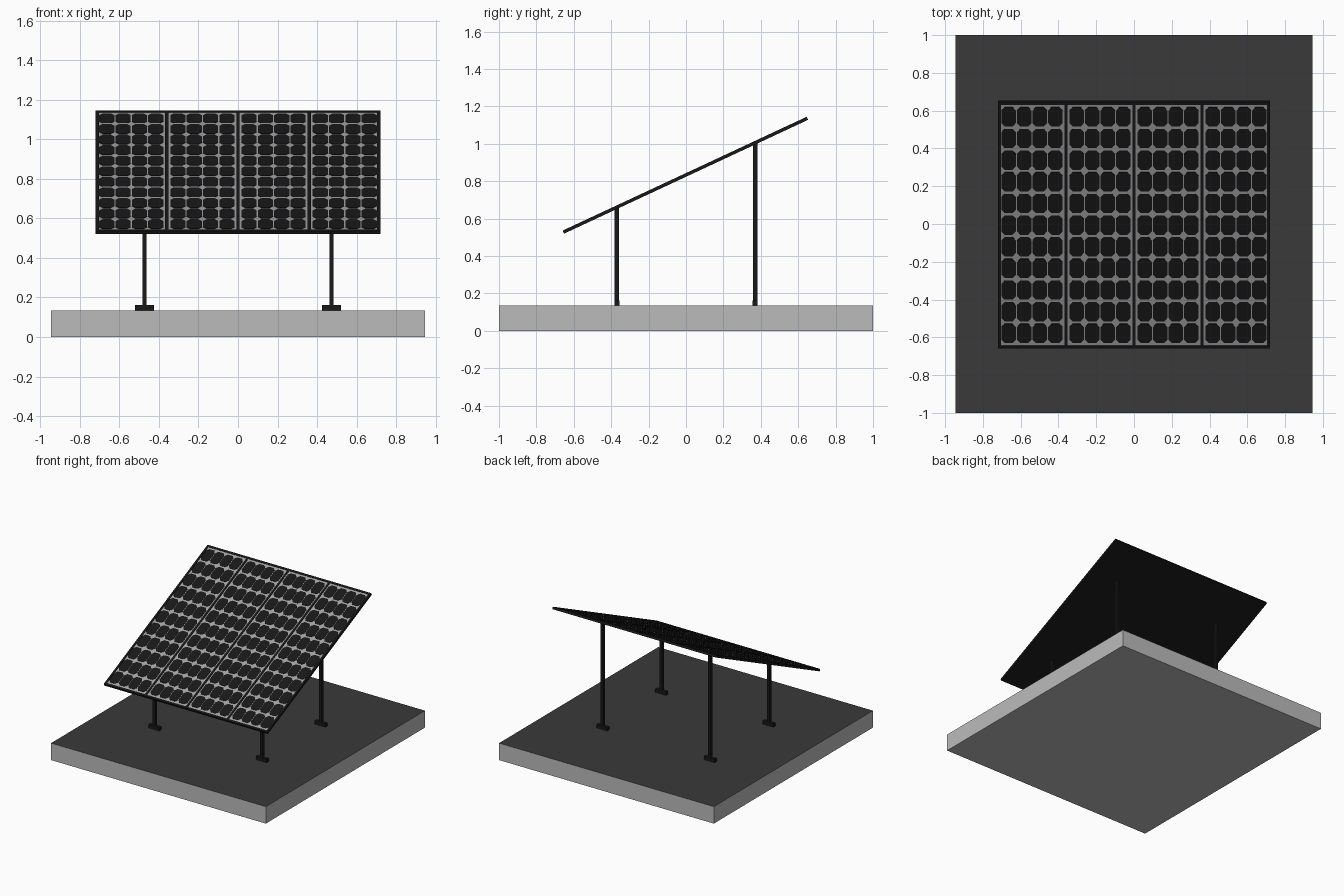
import bpy, bmesh, math
from mathutils import Matrix, Vector

if "Cube" in bpy.data.objects:
    bpy.data.objects.remove(bpy.data.objects["Cube"])

TILT = math.radians(25)
CENTRE = Vector((0, -0.003, 0.8325))
PANEL = Matrix.Translation(CENTRE) @ Matrix.Rotation(TILT, 4, 'X')
SIZE, THICK, RAIL = 1.44, 0.018, 0.016


def material(name, value):
    m = bpy.data.materials.new(name)
    m.diffuse_color = (value, value, value, 1)
    m.use_nodes = True
    m.node_tree.nodes["Principled BSDF"].inputs["Base Color"].default_value = m.diffuse_color
    return m


black = material("black_metal", 0.009)
cell_mat = material("cell_black", 0.009)
roof_mat = material("dark_roofing", 0.042)
sheet_mat = material("backing_grey", 0.36)
side_mat = material("concrete_grey", 0.5)


def add_box(bm, centre, size):
    m = Matrix.Translation(centre) @ Matrix.Diagonal((*size, 1))
    bmesh.ops.create_cube(bm, size=1, matrix=m)


def finish(bm, name, mats, matrix=None):
    me = bpy.data.meshes.new(name)
    bm.to_mesh(me)
    bm.free()
    for m in mats:
        me.materials.append(m)
    ob = bpy.data.objects.new(name, me)
    bpy.context.collection.objects.link(ob)
    if matrix:
        ob.matrix_world = matrix
    return ob


# Roof slab with a dark top
bm = bmesh.new()
add_box(bm, (0, 0, 0.0675), (1.89, 2, 0.135))
bm.normal_update()
for f in bm.faces:
    f.material_index = int(f.normal.z > 0.5)
finish(bm, "roof_slab", [side_mat, roof_mat])

# Legs and foot bars
for side, x in (("left", -0.473), ("right", 0.473)):
    for end, y in (("front", -0.37), ("rear", 0.37)):
        top = CENTRE.z + (y - CENTRE.y) * math.tan(TILT) - 0.003
        bm = bmesh.new()
        add_box(bm, (x, y, (0.135 + top) / 2), (0.019, 0.025, top - 0.135))
        finish(bm, f"{end}_{side}_leg", [black])
        bm = bmesh.new()
        add_box(bm, (x, y, 0.149), (0.095, 0.027, 0.028))
        finish(bm, f"{end}_{side}_foot", [black])

# Panel back plate
bm = bmesh.new()
add_box(bm, (0, 0, -0.003), (SIZE, SIZE, THICK - 0.006))
finish(bm, "panel_back", [black], PANEL)

# Frame rails: perimeter and module dividers
bm = bmesh.new()
edge = (SIZE - RAIL) / 2
for x in (-edge, -0.36, 0, 0.36, edge):
    add_box(bm, (x, 0, 0), (RAIL, SIZE, THICK))
for y in (-edge, edge):
    add_box(bm, (0, y, 0), (SIZE, RAIL, THICK))
finish(bm, "panel_frame", [black], PANEL)

# Backing sheet and chamfered cells of each module
W, H, CUT = 0.0385, 0.056, 0.02
octagon = [(sx * a, sy * b) for sx, sy, flip in
           ((1, 1, 0), (-1, 1, 1), (-1, -1, 0), (1, -1, 1))
           for a, b in (((W, H - CUT), (W - CUT * 0.85, H)) if not flip
                        else ((W - CUT * 0.85, H), (W, H - CUT)))]
for i in range(4):
    mx = (i - 1.5) * 0.36
    bm = bmesh.new()
    add_box(bm, (mx, 0, 0.004), (0.35, SIZE - RAIL, 0.003))
    finish(bm, f"backing_sheet_{i + 1}", [sheet_mat], PANEL)
    bm = bmesh.new()
    for c in range(4):
        for r in range(11):
            cx, cy = mx + (c - 1.5) * 0.0825, (r - 5) * 0.1265
            f = bm.faces.new([bm.verts.new((cx + x, cy + y, 0.005)) for x, y in octagon])
            top = bmesh.ops.extrude_face_region(bm, geom=[f])["geom"]
            bmesh.ops.translate(bm, vec=(0, 0, 0.0025),
                                verts=[v for v in top if isinstance(v, bmesh.types.BMVert)])
    bmesh.ops.recalc_face_normals(bm, faces=bm.faces)
    finish(bm, f"solar_cells_{i + 1}", [cell_mat], PANEL)
